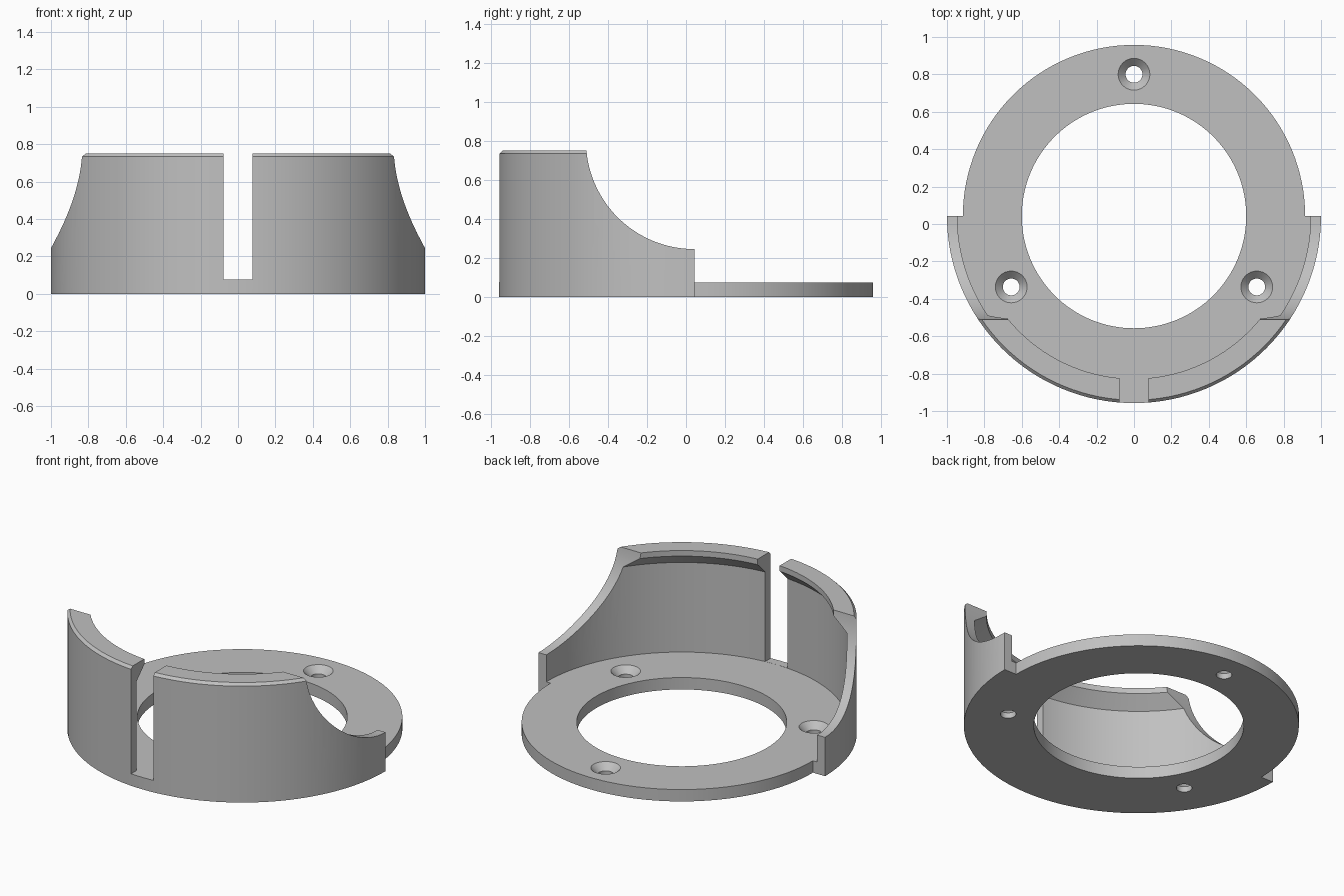
import bpy, bmesh, math
from mathutils import Vector

if "Cube" in bpy.data.objects:
    bpy.data.objects.remove(bpy.data.objects["Cube"])

CY = 0.0425           # y of the ring axis
PLATE = 0.075         # plate thickness
R_IN, R_BACK, R_OUT = 0.6, 0.915, 1.0
TOP = 0.75

grey = bpy.data.materials.new("plain_grey")
grey.use_nodes = True
colour = (0.53, 0.53, 0.53, 1)
grey.diffuse_color = colour
grey.node_tree.nodes["Principled BSDF"].inputs["Base Color"].default_value = colour


def finish(bm, name):
    bmesh.ops.remove_doubles(bm, verts=bm.verts, dist=1e-5)
    bmesh.ops.recalc_face_normals(bm, faces=bm.faces)
    mesh = bpy.data.meshes.new(name)
    bm.to_mesh(mesh)
    bm.free()
    mesh.materials.append(grey)
    obj = bpy.data.objects.new(name, mesh)
    bpy.context.collection.objects.link(obj)
    return obj


def sweep(bm, profile, start, end, steps, centre):
    """Turn a closed (radius, z) profile about a vertical axis."""
    rings = []
    for i in range(steps + 1):
        a = math.radians(start + (end - start) * i / steps)
        rings.append([bm.verts.new((centre[0] + r * math.cos(a),
                                    centre[1] + r * math.sin(a), z))
                      for r, z in profile])
    n = len(profile)
    for p, q in zip(rings, rings[1:]):
        for j in range(n):
            k = (j + 1) % n
            bm.faces.new((p[j], p[k], q[k], q[j]))
    return rings


def prism(name, outline, half_width):
    """Extrude a (y, z) outline along x."""
    bm = bmesh.new()
    face = bm.faces.new([bm.verts.new((-half_width, y, z)) for y, z in outline])
    out = bmesh.ops.extrude_face_region(bm, geom=[face])
    moved = [v for v in out["geom"] if isinstance(v, bmesh.types.BMVert)]
    bmesh.ops.translate(bm, verts=moved, vec=Vector((2 * half_width, 0, 0)))
    return finish(bm, name)


# Mounting ring: plain plate behind, plate with lipped wall in front
bm = bmesh.new()
back = [(R_IN, 0), (R_BACK, 0), (R_BACK, PLATE), (R_IN, PLATE)]
wall = [(R_BACK, 0), (R_OUT, 0), (R_OUT, TOP - 0.016), (R_OUT - 0.016, TOP),
        (0.87, TOP), (0.87, 0.715), (0.945, 0.64), (0.945, PLATE), (R_BACK, PLATE)]
front = [(R_IN, 0)] + wall + [(R_IN, PLATE)]
sweep(bm, back, 0, 180, 64, (0, CY))
rings = sweep(bm, front, 180, 360, 64, (0, CY))
for ring in (rings[0], rings[-1]):
    bm.faces.new(ring[1:-1])
body = finish(bm, "mounting_ring")

# Round scoops on both ends of the wall
R_SCOOP, Z_SCOOP = 0.555, 0.80
arc = [(CY + R_SCOOP * math.cos(a), Z_SCOOP + R_SCOOP * math.sin(a))
       for a in (math.pi + math.pi / 2 * i / 32 for i in range(33))]
low = Z_SCOOP - R_SCOOP
cutters = [prism("scoop_cutter", arc + [(0.2, low), (0.2, 0.9), (arc[0][0], 0.9)], 1.2)]

# Slot through the middle of the wall
floor = PLATE + 0.0005
cutters.append(prism("slot_cutter", [(-1.1, floor), (-0.7, floor), (-0.7, 0.9), (-1.1, 0.9)], 0.077))

# Countersunk screw holes
for i, deg in enumerate((90, 210, 330)):
    a = math.radians(deg)
    bm = bmesh.new()
    centre = (0.758 * math.cos(a), CY + 0.758 * math.sin(a))
    shape = [(0, -0.05), (0.045, -0.05), (0.045, 0.035), (0.105, 0.095), (0, 0.095)]
    circle = sweep(bm, shape[1:4], 0, 360, 32, centre)
    # drop the inner strip and close both ends
    bmesh.ops.remove_doubles(bm, verts=bm.verts, dist=1e-5)
    inner = [f for f in bm.faces if len({round(v.co.z, 3) for v in f.verts}) == 2
             and min(v.co.z for v in f.verts) < 0 and max(v.co.z for v in f.verts) > 0.09]
    bmesh.ops.delete(bm, geom=inner, context="FACES")
    bmesh.ops.holes_fill(bm, edges=[e for e in bm.edges if e.is_boundary], sides=0)
    cutters.append(finish(bm, f"screw_hole_cutter_{i}"))

# Cut everything out of the ring
bpy.ops.object.select_all(action="DESELECT")
bpy.context.view_layer.objects.active = body
body.select_set(True)
for c in cutters:
    c.hide_render = True
    mod = body.modifiers.new(c.name, "BOOLEAN")
    mod.operation, mod.solver, mod.object = "DIFFERENCE", "EXACT", c
    bpy.ops.object.modifier_apply(modifier=mod.name)
    bpy.data.objects.remove(c)

bpy.ops.object.shade_smooth_by_angle(angle=math.radians(25))
